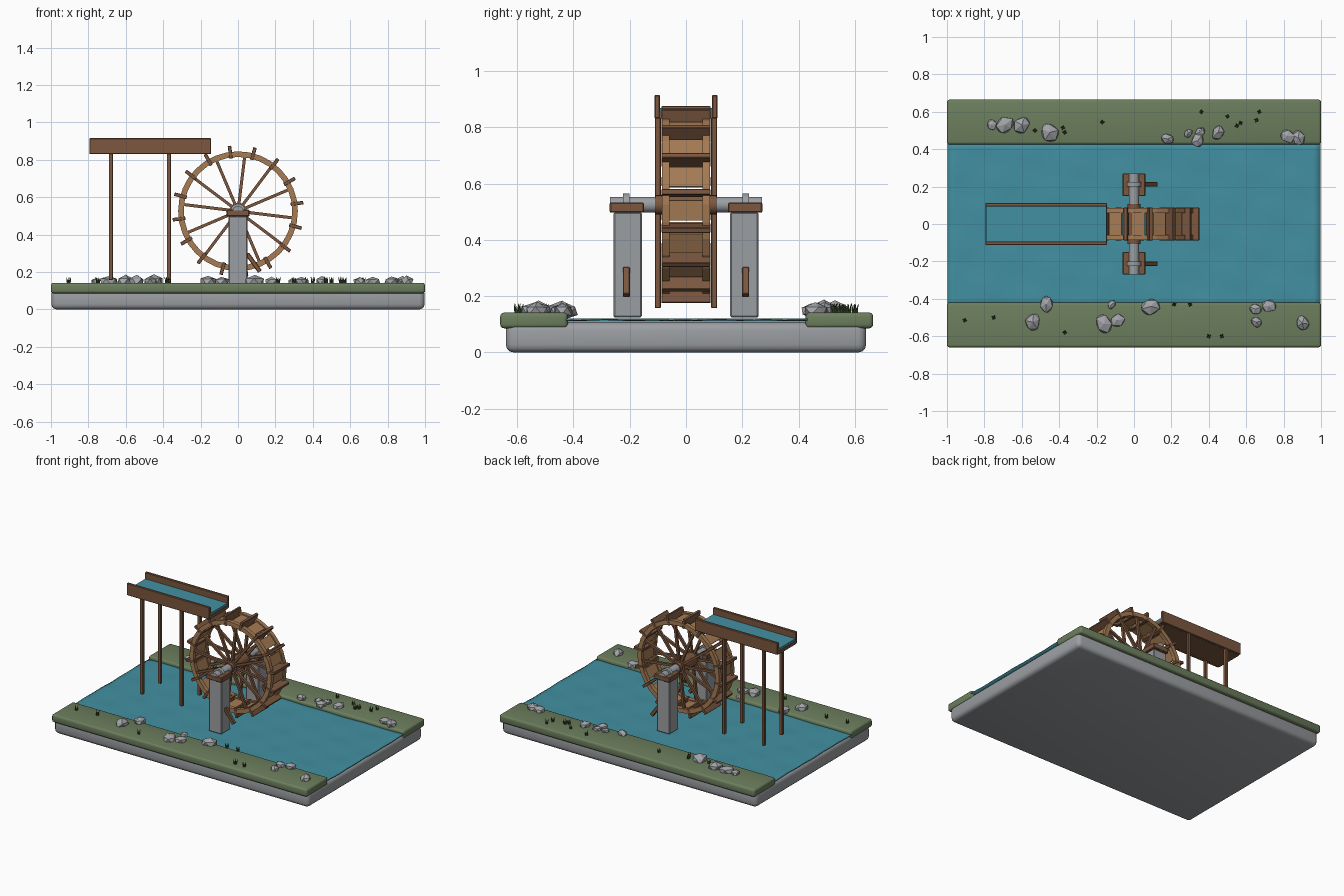
import bpy, bmesh, math, random
from mathutils import Matrix, Vector

if "Cube" in bpy.data.objects:
    bpy.data.objects.remove(bpy.data.objects["Cube"])

random.seed(4)


def mat(name, rgb):
    m = bpy.data.materials.new(name)
    m.diffuse_color = (*rgb, 1)
    m.use_nodes = True
    m.node_tree.nodes["Principled BSDF"].inputs["Base Color"].default_value = m.diffuse_color
    return m


STONE = mat("stone grey", (0.33, 0.345, 0.365))
ROCK = mat("rock grey", (0.36, 0.37, 0.39))
GRASS = mat("bank green", (0.15, 0.21, 0.11))
TUFT = mat("dark grass", (0.05, 0.09, 0.03))
WATER = mat("water teal", (0.055, 0.28, 0.36))
DARK = mat("dark wood", (0.20, 0.095, 0.05))
LIGHT = mat("light wood", (0.38, 0.20, 0.09))


def finish(name, bm, material, smooth=False):
    bmesh.ops.recalc_face_normals(bm, faces=bm.faces)
    me = bpy.data.meshes.new(name)
    bm.to_mesh(me)
    bm.free()
    me.materials.append(material)
    ob = bpy.data.objects.new(name, me)
    bpy.context.collection.objects.link(ob)
    if smooth:
        bpy.ops.object.select_all(action='DESELECT')
        ob.select_set(True)
        bpy.context.view_layer.objects.active = ob
        bpy.ops.object.shade_smooth_by_angle(angle=math.radians(35))
    return ob


def add_box(bm, center, size, rot=Matrix(), bevel=0.0, seg=1):
    """Box of a given size, placed at center and then turned by rot about the origin."""
    m = rot @ Matrix.Translation(center) @ Matrix.Diagonal((*size, 1))
    verts = bmesh.ops.create_cube(bm, size=1, matrix=m)['verts']
    if bevel:
        edges = list({e for v in verts for e in v.link_edges})
        bmesh.ops.bevel(bm, geom=edges, offset=bevel, segments=seg,
                        affect='EDGES', profile=0.5)


def add_cyl(bm, center, r, length, sides=20):
    """Cylinder lying along y."""
    m = Matrix.Translation(center) @ Matrix.Rotation(math.pi / 2, 4, 'X')
    bmesh.ops.create_cone(bm, cap_ends=True, segments=sides, radius1=r, radius2=r,
                          depth=length, matrix=m)


def box(name, material, center, size, bevel=0.0, seg=1, smooth=False):
    bm = bmesh.new()
    add_box(bm, center, size, bevel=bevel, seg=seg)
    return finish(name, bm, material, smooth)


# Ground: stone slab, two grass banks and a rippled stream
box("stone_base", STONE, (0, 0, 0.054), (1.995, 1.28, 0.108), 0.028, 3, True)
box("back_bank", GRASS, (0, 0.545, 0.114), (2, 0.24, 0.056), 0.014, 3, True)
box("front_bank", GRASS, (0, -0.54, 0.114), (2, 0.24, 0.056), 0.014, 3, True)

bm = bmesh.new()
bmesh.ops.create_grid(bm, x_segments=50, y_segments=24, size=1,
                      matrix=Matrix.Diagonal((0.998, 0.44, 1, 1)))
for v in bm.verts:
    x, y = v.co.x, v.co.y
    v.co.z = 0.119 + 0.0025 * math.sin(14 * x + 9 * y) * math.cos(23 * y - 6 * x)
stream = finish("stream_water", bm, WATER, True)
stream.modifiers.new("thickness", 'SOLIDIFY').thickness = 0.006

# Axle supports: pillar, bearing block, collar and brace on each side
AXLE_Z = 0.525
for side, s in (("front", -1), ("back", 1)):
    box(side + "_pillar", STONE, (0, s * 0.207, 0.311), (0.1, 0.1, 0.374), 0.005)
    box(side + "_bearing_block", DARK, (0, s * 0.21, 0.515), (0.122, 0.122, 0.036), 0.004)
    bm = bmesh.new()
    add_cyl(bm, (0, s * 0.212, AXLE_Z), 0.04, 0.024)
    finish(side + "_collar", bm, STONE, True)
    bm = bmesh.new()
    turn = Matrix.Translation((0.083, s * 0.212, 0.25)) @ Matrix.Rotation(math.radians(-36), 4, 'Y')
    add_box(bm, (0, 0, 0), (0.024, 0.025, 0.118), turn, 0.003)
    finish(side + "_brace", bm, DARK)

# Axle and hub
bm = bmesh.new()
add_cyl(bm, (0, 0, AXLE_Z), 0.028, 0.54)
finish("axle", bm, STONE, True)
bm = bmesh.new()
add_cyl(bm, (0, 0, AXLE_Z), 0.046, 0.17)
add_cyl(bm, (0, 0, AXLE_Z), 0.034, 0.215)
finish("wheel_hub", bm, DARK, True)


def spin(deg):
    """Wheel frame whose local x points outward at the given angle."""
    return Matrix.Translation((0, 0, AXLE_Z)) @ Matrix.Rotation(-math.radians(deg), 4, 'Y')


# Wheel rims
bm = bmesh.new()
SEG = 32
for s in (-1, 1):
    loops = []
    for i in range(SEG):
        a = spin(360 * i / SEG)
        loops.append([bm.verts.new(a @ Vector((r, s * y, 0)))
                      for r, y in ((0.29, 0.058), (0.32, 0.058), (0.32, 0.086), (0.29, 0.086))])
    for i in range(SEG):
        p, q = loops[i], loops[(i + 1) % SEG]
        for k in range(4):
            n = (k + 1) % 4
            bm.faces.new((p[k], p[n], q[n], q[k]))
finish("wheel_rims", bm, LIGHT)

# Spokes, paddles and floor boards of the wheel
bm = bmesh.new()
for i in range(12):
    for s in (-1, 1):
        add_box(bm, (0.168, s * 0.071, 0), (0.25, 0.018, 0.016), spin(30 * i - 7))
finish("wheel_spokes", bm, DARK)

bm = bmesh.new()
for i in range(16):
    add_box(bm, (0.318, 0, 0), (0.068, 0.174, 0.019), spin(22.5 * i + 7.5), 0.002)
finish("wheel_paddles", bm, DARK)

bm = bmesh.new()
for i in range(16):
    add_box(bm, (0.303, 0, 0), (0.014, 0.118, 0.072), spin(22.5 * i + 18.75))
finish("wheel_floor_boards", bm, LIGHT)

# Raised water channel on four posts
CX, CL = -0.47, 0.65
box("channel_floor", DARK, (CX, 0, 0.842), (CL, 0.19, 0.022))
box("channel_water", WATER, (CX, 0, 0.861), (CL - 0.006, 0.19, 0.016))
for side, s in (("front", -1), ("back", 1)):
    box(side + "_channel_wall", DARK, (CX, s * 0.1025, 0.873), (CL, 0.019, 0.084), 0.003)
    for end, x in (("left", -0.68), ("right", -0.37)):
        box(f"{side}_{end}_post", DARK, (x, s * 0.1, 0.495), (0.021, 0.021, 0.675), 0.002)

# Faceted rocks along the banks: x, y, radius
ROCKS = [(-.76, .53, .03), (-.69, .53, .048), (-.6, .53, .048), (-.45, .49, .056),
         (.18, .455, .034), (.29, .485, .025), (.34, .445, .038), (.35, .49, .03),
         (.45, .49, .04), (.82, .47, .042), (.88, .46, .04),
         (-.47, -.43, .042), (-.54, -.525, .046), (-.12, -.43, .025), (-.16, -.535, .05),
         (-.09, -.515, .04), (.09, -.44, .052), (.65, -.455, .034), (.72, -.44, .04),
         (.655, -.525, .03), (.9, -.53, .042)]
bm = bmesh.new()
for x, y, r in ROCKS:
    m = (Matrix.Translation((x, y, 0.148)) @ Matrix.Rotation(random.uniform(0, 6.3), 4, 'Z')
         @ Matrix.Diagonal((1.12, 0.92, 0.72, 1)))
    for v in bmesh.ops.create_icosphere(bm, subdivisions=1, radius=r)['verts']:
        v.co = m @ (v.co * random.uniform(0.85, 1.12))
finish("rocks", bm, ROCK)

# Grass tufts: x, y
TUFTS = [(-.905, -.515), (-.75, -.5), (-.37, -.58), (.215, -.43), (.3, -.43), (.4, -.6),
         (.47, -.6), (-.53, .5), (-.37, .49), (-.38, .515), (-.17, .545), (.36, .6),
         (.36, .5), (.5, .575), (.55, .525), (.57, .54), (.655, .555), (.67, .6)]
bm = bmesh.new()
for x, y in TUFTS:
    for i in range(4):
        m = (Matrix.Translation((x, y, 0.138)) @ Matrix.Rotation(1.57 * i + x * 9, 4, 'Z')
             @ Matrix.Rotation(0.2, 4, 'Y') @ Matrix.Translation((0.005, 0, 0.018)))
        bmesh.ops.create_cone(bm, cap_ends=True, segments=4, radius1=0.006, radius2=0.0005,
                              depth=random.uniform(0.03, 0.042), matrix=m)
finish("grass_tufts", bm, TUFT)
